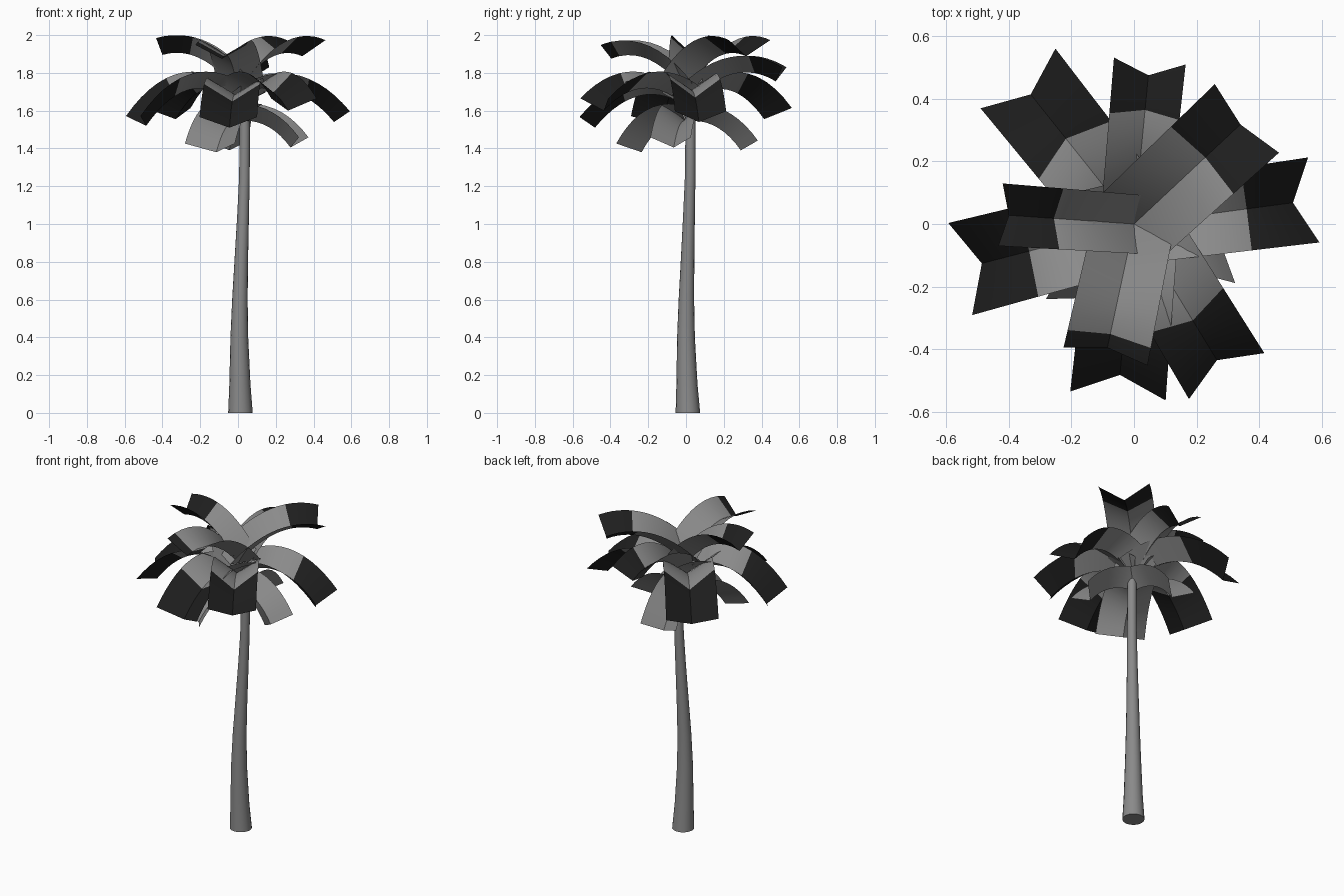
import bpy, bmesh, math
from mathutils import Vector

cube = bpy.data.objects.get("Cube")
if cube:
    bpy.data.objects.remove(cube, do_unlink=True)


def material(name, value):
    m = bpy.data.materials.new(name)
    m.use_nodes = True
    colour = (value, value, value, 1)
    m.diffuse_color = colour
    bsdf = m.node_tree.nodes["Principled BSDF"]
    bsdf.inputs["Base Color"].default_value = colour
    bsdf.inputs["Roughness"].default_value = 0.8
    return m


bark = material("bark grey", 0.255)
leaf = material("leaf grey", 0.255)
leaf_tip = material("leaf tip black", 0.013)


def finish(bm, name, mats):
    mesh = bpy.data.meshes.new(name)
    bm.to_mesh(mesh)
    bm.free()
    for m in mats:
        mesh.materials.append(m)
    obj = bpy.data.objects.new(name, mesh)
    bpy.context.collection.objects.link(obj)
    bpy.ops.object.select_all(action="DESELECT")
    obj.select_set(True)
    bpy.context.view_layer.objects.active = obj
    bpy.ops.object.shade_smooth_by_angle(angle=math.radians(35))


# Trunk: tapered rings along a gentle lean (x, y, z, radius)
def build_trunk():
    rings = [(0.013, 0.01, 0, 0.065), (0.01, 0.005, 0.15, 0.056),
             (0.007, 0.0, 0.4, 0.047), (0.01, 0.002, 0.6, 0.041),
             (0.017, 0.008, 0.8, 0.036), (0.027, 0.016, 1.05, 0.031),
             (0.034, 0.022, 1.25, 0.028), (0.036, 0.024, 1.5, 0.027),
             (0.033, 0.022, 1.64, 0.026)]
    sides = 16
    bm = bmesh.new()
    loops = []
    for x, y, z, r in rings:
        angles = [math.tau * i / sides for i in range(sides)]
        loops.append([bm.verts.new((x + r * math.cos(a), y + r * math.sin(a), z))
                      for a in angles])
    for lo, hi in zip(loops, loops[1:]):
        for i in range(sides):
            j = (i + 1) % sides
            bm.faces.new((lo[i], lo[j], hi[j], hi[i]))
    bm.faces.new(loops[0][::-1])
    bm.faces.new(loops[-1])
    finish(bm, "trunk", [bark])


# Frond: V-folded strip along an arched midrib, edges raised along the normal.
# The dark tip starts earlier on the edges by edge_shift.
def build_frond(name, tip, arch, root_z, half_width, fold, dark_from, edge_shift=0.0):
    root = Vector((0, 0, root_z))
    tip = Vector(tip)
    flat = Vector((tip.x, tip.y, 0))
    out = flat.normalized()
    side = Vector((-out.y, out.x, 0))
    bend = root + flat * arch[0]
    bend.z = arch[1]

    def point(t, across):
        mid = root * (1 - t) ** 2 + bend * 2 * t * (1 - t) + tip * t * t
        tangent = ((bend - root) * (1 - t) + (tip - bend) * t).normalized()
        normal = tangent.cross(side)
        wide = side * half_width * (0.93 + 0.07 * t)
        return mid + wide * across + normal * fold * abs(across)

    steps, tip_steps = 9, 5
    ts = [dark_from * i / steps for i in range(steps)]
    ts += [dark_from + (1 - dark_from) * i / tip_steps for i in range(tip_steps + 1)]
    if dark_from == 1:
        ts = ts[:steps + 1]
    bm = bmesh.new()
    rows = []
    for t in ts:
        near = t / dark_from if t <= dark_from else (1 - t) / (1 - dark_from)
        edge_t = t - edge_shift * near
        rows.append([bm.verts.new(point(edge_t if a else t, a)) for a in (1, 0, -1)])
    for i, (a, b) in enumerate(zip(rows, rows[1:])):
        for k in range(2):
            f = bm.faces.new((a[k], a[k + 1], b[k + 1], b[k]))
            f.material_index = int(i >= steps)
    finish(bm, name, [leaf, leaf_tip])


build_trunk()

# Top tier: tip, arch height, half width, fold, start of the dark tip
upper = [((0.34, 0.318, 1.888), 1.965, 0.15, 0.09, 0.67),
         ((-0.085, -0.395, 1.875), 1.955, 0.137, 0.078, 0.89),
         ((-0.4, 0.028, 1.895), 1.955, 0.1, 0.093, 0.64)]
for i, (tip, high, w, fold, dark) in enumerate(upper):
    build_frond(f"upper_frond_{i + 1}", tip, (0.5, high), 1.7, w, fold, dark)

# Middle tier: tip, arch height, half width, start of the dark tip, edge shift
middle = [((-0.33, 0.414, 1.555), 1.835, 0.153, 0.65, 0.12),
          ((0.046, 0.475, 1.755), 1.895, 0.115, 0.76, 0.06),
          ((0.508, 0.068, 1.54), 1.83, 0.137, 0.7, 0.07),
          ((0.265, -0.435, 1.6), 1.825, 0.141, 0.7, 0.11),
          ((-0.045, -0.482, 1.51), 1.79, 0.153, 0.66, 0.05),
          ((-0.486, -0.126, 1.52), 1.855, 0.152, 0.68, 0.06)]
for i, (tip, high, w, dark, shift) in enumerate(middle):
    build_frond(f"middle_frond_{i + 1}", tip, (0.52, high), 1.625, w, 0.088, dark, shift)

# Low tier: short drooping fronds without dark tips
lower = [((-0.115, -0.235, 1.38), 0.147),
         ((0.278, -0.065, 1.405), 0.11),
         ((-0.045, 0.29, 1.39), 0.115)]
for i, (tip, w) in enumerate(lower):
    build_frond(f"lower_frond_{i + 1}", tip, (0.58, 1.565), 1.545, w, 0.09, 1)
